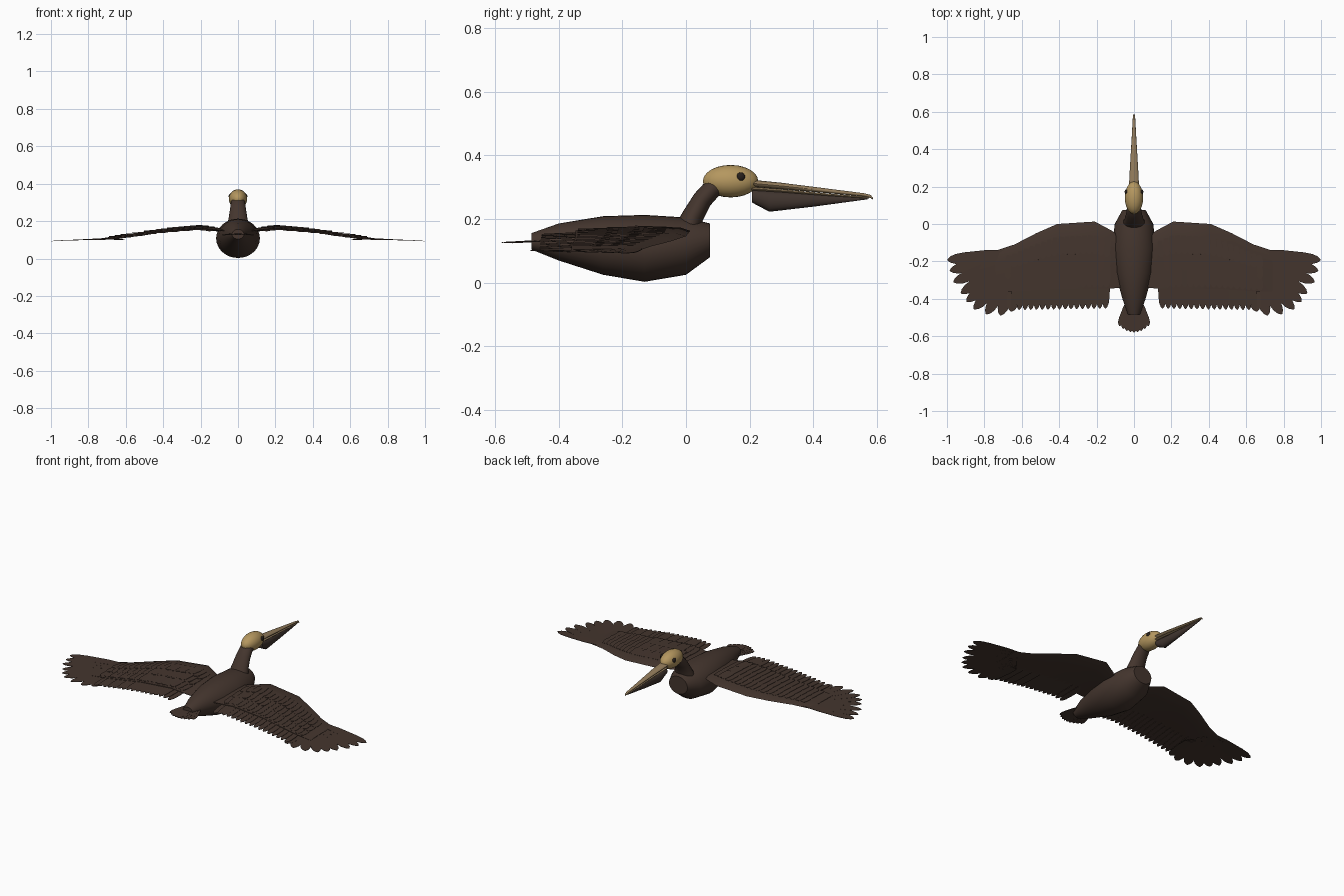
import bpy, math
from mathutils import Vector

if "Cube" in bpy.data.objects:
    bpy.data.objects.remove(bpy.data.objects["Cube"])


def material(name, rgb):
    m = bpy.data.materials.new(name)
    m.diffuse_color = (*rgb, 1)
    m.use_nodes = True
    m.node_tree.nodes["Principled BSDF"].inputs["Base Color"].default_value = m.diffuse_color
    return m


BROWN = material("plumage brown", (0.058, 0.036, 0.027))
TAN = material("head tan", (0.46, 0.31, 0.115))
BILL = material("bill horn", (0.29, 0.20, 0.105))
POUCH = material("pouch brown", (0.05, 0.034, 0.027))
DARK = material("eye dark", (0.02, 0.014, 0.011))


def make(name, verts, faces, mat, mirror=False, thick=0, smooth=True):
    me = bpy.data.meshes.new(name)
    me.from_pydata(verts, [], faces)
    me.materials.append(mat)
    ob = bpy.data.objects.new(name, me)
    bpy.context.collection.objects.link(ob)
    bpy.ops.object.select_all(action='DESELECT')
    ob.select_set(True)
    bpy.context.view_layer.objects.active = ob
    bpy.ops.object.mode_set(mode='EDIT')
    bpy.ops.mesh.select_all(action='SELECT')
    bpy.ops.mesh.normals_make_consistent(inside=False)
    bpy.ops.object.mode_set(mode='OBJECT')
    if smooth:
        bpy.ops.object.shade_smooth_by_angle(angle=math.radians(40))
    if thick:
        s = ob.modifiers.new("thickness", 'SOLIDIFY')
        s.thickness, s.offset = thick, 0
    if mirror:
        ob.modifiers.new("mirror", 'MIRROR')
    return ob


def bridge(rings):
    """Faces joining equal closed rings, with end caps."""
    n, k = len(rings[0]), len(rings)
    verts = [v for r in rings for v in r]
    faces = [(i * n + j, i * n + (j + 1) % n, (i + 1) * n + (j + 1) % n, (i + 1) * n + j)
             for i in range(k - 1) for j in range(n)]
    faces += [tuple(range(n))[::-1], tuple(range((k - 1) * n, k * n))]
    return verts, faces


def loft(name, sections, mat, follow=False, n=24):
    """Elliptical sections (y, z, half width, half height) along the body axis."""
    rings = []
    for i, (y, z, rx, rz) in enumerate(sections):
        a = 0
        if follow:
            p, q = sections[max(i - 1, 0)], sections[min(i + 1, len(sections) - 1)]
            a = math.atan2(q[1] - p[1], q[0] - p[0])
        ring = []
        for j in range(n):
            t = 2 * math.pi * j / n
            h = rz * math.sin(t)
            ring.append((rx * math.cos(t), y - h * math.sin(a), z + h * math.cos(a)))
        rings.append(ring)
    return make(name, *bridge(rings), mat)


def ball(name, loc, scale, mat, mirror=False):
    n, m = 24, 12
    rings = [[(loc[0] + scale[0] * math.sin(p) * math.cos(t),
               loc[1] - scale[1] * math.cos(p),
               loc[2] + scale[2] * math.sin(p) * math.sin(t))
              for t in (2 * math.pi * j / n for j in range(n))]
             for p in (0.02 + (math.pi - 0.04) * i / m for i in range(m + 1))]
    return make(name, *bridge(rings), mat, mirror)


# body, neck, head and eyes
loft("body", [(-.485, .13, .032, .026), (-.40, .128, .062, .058), (-.26, .117, .1, .092),
              (-.13, .108, .117, .105), (0, .115, .103, .09), (.075, .133, .062, .053)], BROWN, n=32)
loft("neck", [(.005, .165, .062, .042), (.022, .21, .051, .034), (.052, .262, .043, .031),
              (.085, .298, .038, .031), (.13, .318, .034, .03)], BROWN, follow=True)
ball("head", (0, .14, .319), (.049, .087, .051), TAN)
ball("eye", (.041, .172, .333), (.009, .0135, .0135), DARK, mirror=True)

# bill with hooked tip, and throat pouch
loft("upper_bill", [(.2, .313, .027, .011), (.3, .304, .022, .01), (.45, .288, .013, .007),
                    (.56, .276, .007, .005), (.58, .271, .005, .005), (.587, .264, .002, .003)], BILL, n=16)
loft("lower_bill", [(.2, .296, .023, .006), (.3, .289, .019, .005), (.45, .276, .01, .004),
                    (.575, .267, .004, .003)], BILL, n=16)
loft("throat_pouch", [(.207, .272, .02, .02), (.262, .256, .021, .033), (.4, .259, .013, .02),
                      (.57, .265, .003, .003)], POUCH, n=16)

# wing blade: (x, leading y, trailing y, z, thickness)
WING = [(.07, -.07, -.34, .148, .02), (.12, -.035, -.345, .154, .023), (.21, .013, -.347, .163, .025),
        (.41, 0, -.347, .146, .021), (.52, -.048, -.352, .13, .018), (.64, -.11, -.36, .114, .014),
        (.74, -.143, -.36, .103, .007)]
FOIL = [(0, 0), (.08, .4), (.3, .55), (.6, .4), (1, .06), (1, -.06), (.6, -.25), (.3, -.35), (.08, -.3)]


def station(x):
    for a, b in zip(WING, WING[1:]):
        if x <= b[0] or b is WING[-1]:
            f = min(max((x - a[0]) / (b[0] - a[0]), 0), 1)
            return [p + (q - p) * f for p, q in zip(a, b)]


def on_top(x, c, lift):
    """Point on the upper wing surface at chord fraction c."""
    _, yl, yt, z, t = station(x)
    k = next((a, b) for a, b in zip(FOIL[:4], FOIL[1:5]) if c <= b[0])
    h = k[0][1] + (k[1][1] - k[0][1]) * (c - k[0][0]) / (k[1][0] - k[0][0])
    return Vector((x, yl + (yt - yl) * c, z + t * h + lift))


rings = [[(x, yl + (yt - yl) * c, z + t * h) for c, h in FOIL] for x, yl, yt, z, t in WING]
make("wing", *bridge(rings), BROWN, mirror=True)

# feathers: tapered blades gathered into one mesh per group
SHAPE = [(0, .35), (.3, .5), (.7, .5), (.86, .42), (.95, .26), (1, .05)]


def feather(group, base, tip, width):
    verts, faces = group
    base, tip = Vector(base), Vector(tip)
    side = (tip - base).cross(Vector((0, 0, 1))).normalized() * width
    s = len(verts)
    for f, w in SHAPE:
        p = base.lerp(tip, f)
        verts += [p - side * w, p + side * w]
    faces += [(s + 2 * i, s + 2 * i + 1, s + 2 * i + 3, s + 2 * i + 2) for i in range(len(SHAPE) - 1)]


# flight feathers on the outer wing
primary = ([], [])
TIPS = [(.998, -.192), (.985, -.25), (.965, -.31), (.925, -.37), (.895, -.415),
        (.855, -.455), (.79, -.482), (.715, -.488), (.655, -.468)]
for i, (tx, ty) in enumerate(TIPS):
    f = i / (len(TIPS) - 1)
    feather(primary, (.69 - .06 * f, -.16 - .12 * f, .109 - .001 * i),
            (tx, ty, .093 + .0012 * i), .062)
make("primary_feathers", *primary, BROWN, mirror=True, thick=.002, smooth=False)

# flight feathers along the trailing edge
secondary = ([], [])
for i in range(17):
    x = .145 + .03 * i
    z = station(x)[3]
    feather(secondary, (x, -.24, z + .001 * (i % 2)),
            (x + .008 + .012 * i / 16, -.452 - .008 * (i / 16), z - .01 + .001 * (i % 2)), .04)
make("secondary_feathers", *secondary, BROWN, mirror=True, thick=.002, smooth=False)

# overlapping covert rows on the upper wing
covert = ([], [])
for row, (c0, c1) in enumerate([(.62, .98), (.4, .72), (.2, .48)]):
    for i in range(18):
        x = .14 + .031 * i
        feather(covert, on_top(x, c0, .001), on_top(x + .008, c1, .004 + .001 * (i % 2)), .036)
make("covert_feathers", *covert, BROWN, mirror=True, thick=.0015, smooth=False)

# fanned tail
tail = ([], [])
for i in range(9):
    u = (i - 4) / 4
    feather(tail, (.025 * u, -.41, .136 - .003 * abs(u)),
            (.078 * u, -.58 + .035 * u * u, .127 - .002 * abs(u)), .036)
make("tail_feathers", *tail, BROWN, thick=.002, smooth=False)
